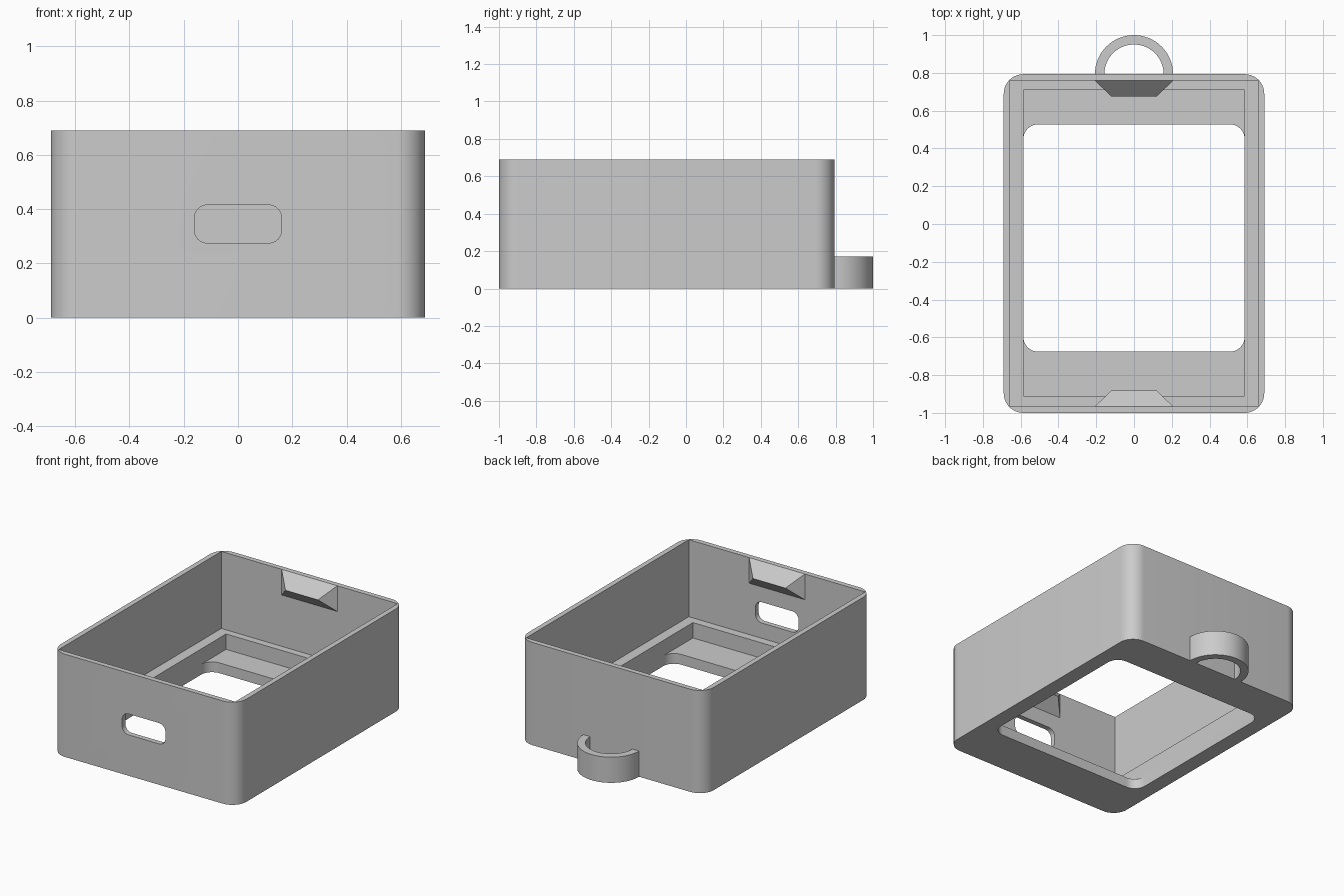
import bpy, bmesh, math
from mathutils import Matrix, Vector

cube = bpy.data.objects.get("Cube")
if cube:
    bpy.data.objects.remove(cube, do_unlink=True)

U = 1 / 29          # one design unit (a wall thickness)
YC = -3             # centre of the body along y, in design units

grey = bpy.data.materials.new("plain grey")
grey.use_nodes = True
COLOUR = (0.6, 0.6, 0.6, 1)
grey.diffuse_color = COLOUR
grey.node_tree.nodes["Principled BSDF"].inputs["Base Color"].default_value = COLOUR


def finish(name, bm):
    """Scale to final size and make a smooth-shaded object with sharp edges."""
    bmesh.ops.scale(bm, vec=(U, U, U), verts=bm.verts)
    bmesh.ops.recalc_face_normals(bm, faces=bm.faces)
    mesh = bpy.data.meshes.new(name)
    bm.to_mesh(mesh)
    bm.free()
    mesh.materials.append(grey)
    mesh.shade_smooth()
    mesh.set_sharp_from_angle(angle=math.radians(30))
    obj = bpy.data.objects.new(name, mesh)
    bpy.context.collection.objects.link(obj)
    return obj


def prism(points, low, high):
    """Extrude a closed xy outline from one height to another."""
    bm = bmesh.new()
    face = bm.faces.new([bm.verts.new((x, y, low)) for x, y in points])
    new = bmesh.ops.extrude_face_region(bm, geom=[face])["geom"]
    bmesh.ops.translate(bm, vec=(0, 0, high - low),
                        verts=[v for v in new if isinstance(v, bmesh.types.BMVert)])
    return bm


def arc(cx, cy, r, start, end, steps):
    angles = [math.radians(start + (end - start) * i / steps) for i in range(steps + 1)]
    return [(cx + r * math.cos(a), cy + r * math.sin(a)) for a in angles]


def rounded(half_x, y0, y1, r, steps=10):
    """Rectangle outline, with rounded corners if r is above zero."""
    if r == 0:
        return [(half_x, y1), (-half_x, y1), (-half_x, y0), (half_x, y0)]
    corners = [(half_x - r, y1 - r), (r - half_x, y1 - r),
               (r - half_x, y0 + r), (half_x - r, y0 + r)]
    return [p for i, (cx, cy) in enumerate(corners)
            for p in arc(cx, cy, r, 90 * i, 90 * i + 90, steps)]


# Case body and the shapes cut out of it
case = finish("case_body", prism(rounded(20, -29, 23, 3), 0, 20))
cavity = finish("cavity_cutter", prism(rounded(19, -28, 22, 0), 5, 25))
pocket = finish("pocket_cutter", prism(rounded(17, -26.4, 20.6, 0), 2, 8))
window = finish("window_cutter", prism(rounded(17, -19.6, 15.3, 2.3), -3, 3))

port_bm = prism(rounded(4.67, -2.03, 2.03, 1.4), -1, 1)
bmesh.ops.transform(port_bm, verts=port_bm.verts,
                    matrix=Matrix.Translation((0, -28.5, 10)) @ Matrix.Rotation(math.pi / 2, 4, "X"))
port = finish("port_cutter", port_bm)

cutters = [cavity, pocket, window, port]
for cutter in cutters:
    cutter.hide_render = True
    mod = case.modifiers.new(cutter.name, "BOOLEAN")
    mod.operation = "DIFFERENCE"
    mod.solver = "EXACT"
    mod.object = cutter

# Bake the cuts, then drop the cutters
graph = bpy.context.evaluated_depsgraph_get()
baked = bpy.data.meshes.new_from_object(case.evaluated_get(graph))
case.modifiers.clear()
case.data = baked
for cutter in cutters:
    bpy.data.objects.remove(cutter, do_unlink=True)
baked.shade_smooth()
baked.set_sharp_from_angle(angle=math.radians(30))

# Snap ridges under the rim, shaped like a hipped roof lying on the wall
for name, wall, inward in (("front_snap_ridge", -28, 1), ("back_snap_ridge", 22, -1)):
    bm = bmesh.new()
    for x, z in ((-6, 15), (6, 15), (6, 20), (-6, 20)):
        bm.verts.new((x, wall, z))
    for x in (-3.5, 3.5):
        bm.verts.new((x, wall + 2.4 * inward, 17.5))
    bmesh.ops.convex_hull(bm, input=bm.verts)
    bmesh.ops.dissolve_limit(bm, angle_limit=0.01, verts=bm.verts, edges=bm.edges)
    finish(name, bm)

# Half-round strap loop at the back
loop_outline = arc(0, 23, 6, 0, 180, 32) + arc(0, 23, 4.55, 180, 0, 32)
finish("strap_loop", prism(loop_outline, 0, 5))
